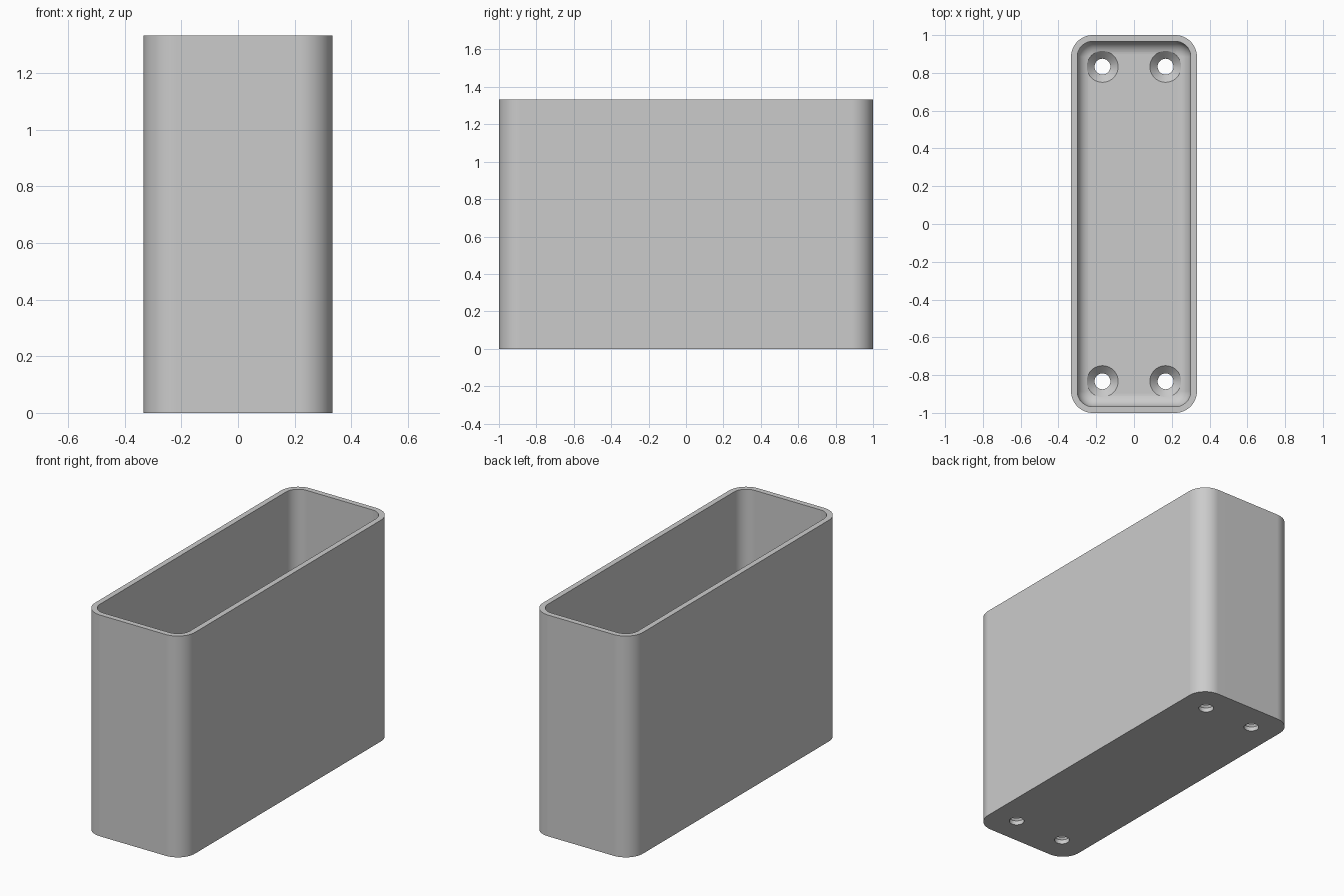
import bpy, bmesh, math

cube = bpy.data.objects.get("Cube")
if cube:
    bpy.data.objects.remove(cube, do_unlink=True)

WIDTH, LENGTH, HEIGHT = 2 / 3, 2.0, 4 / 3
WALL, FLOOR, RADIUS = 0.033, 0.067, 0.115
FILLET = 0.07
HOLE_X, HOLE_Y, HOLE_R, SINK_R = 0.167, 0.833, 0.042, 0.083
STEPS = 12

grey = bpy.data.materials.new("plain grey")
grey.use_nodes = True
COLOUR = (0.6, 0.6, 0.6, 1)
grey.diffuse_color = COLOUR
grey.node_tree.nodes["Principled BSDF"].inputs["Base Color"].default_value = COLOUR


def rounded_ring(bm, inset, z):
    """Rounded rectangle of vertices, inset from the outer wall."""
    r = max(RADIUS - inset, 0.008)
    cx, cy = WIDTH / 2 - inset - r, LENGTH / 2 - inset - r
    ring = []
    for k, (sx, sy) in enumerate([(1, 1), (-1, 1), (-1, -1), (1, -1)]):
        for i in range(STEPS + 1):
            a = math.pi / 2 * (k + i / STEPS)
            ring.append(bm.verts.new((sx * cx + r * math.cos(a), sy * cy + r * math.sin(a), z)))
    return ring


def circle_ring(bm, x, y, r, z, n=40):
    return [bm.verts.new((x + r * math.cos(2 * math.pi * i / n),
                          y + r * math.sin(2 * math.pi * i / n), z)) for i in range(n)]


def skin(bm, rings):
    """Join stacked rings and cap both ends."""
    for a, b in zip(rings, rings[1:]):
        for i in range(len(a)):
            j = (i + 1) % len(a)
            bm.faces.new((a[i], a[j], b[j], b[i]))
    bm.faces.new(rings[0][::-1])
    bm.faces.new(rings[-1])
    bmesh.ops.recalc_face_normals(bm, faces=bm.faces)


def make_object(name, bm):
    mesh = bpy.data.meshes.new(name)
    bm.to_mesh(mesh)
    bm.free()
    mesh.materials.append(grey)
    obj = bpy.data.objects.new(name, mesh)
    bpy.context.collection.objects.link(obj)
    return obj


# Open box: outer wall, rim, inner wall, filleted floor
bm = bmesh.new()
profile = [(0, 0), (0, HEIGHT), (WALL, HEIGHT)]
for i in range(9):
    a = math.pi / 2 * i / 8
    profile.append((WALL + FILLET * (1 - math.cos(a)), FLOOR + FILLET * (1 - math.sin(a))))
skin(bm, [rounded_ring(bm, inset, z) for inset, z in profile])
box = make_object("open_box", bm)

# Countersunk screw holes
bm = bmesh.new()
for sx in (-1, 1):
    for sy in (-1, 1):
        rings = [(HOLE_R, -0.1), (HOLE_R, FLOOR - SINK_R + HOLE_R), (SINK_R, FLOOR), (SINK_R, FLOOR + 0.1)]
        skin(bm, [circle_ring(bm, sx * HOLE_X, sy * HOLE_Y, r, z) for r, z in rings])
cutter = make_object("screw_hole_cutter", bm)
cutter.hide_render = True

cut = box.modifiers.new("screw_holes", "BOOLEAN")
cut.operation, cut.solver, cut.object = "DIFFERENCE", "EXACT", cutter
bpy.ops.object.select_all(action="DESELECT")
bpy.context.view_layer.objects.active = box
box.select_set(True)
bpy.ops.object.modifier_apply(modifier=cut.name)
bpy.data.objects.remove(cutter, do_unlink=True)

# Smooth corners with crisp edges
bpy.ops.object.shade_smooth_by_angle(angle=math.radians(30))
weighted = box.modifiers.new("clean_shading", "WEIGHTED_NORMAL")
weighted.keep_sharp = True
